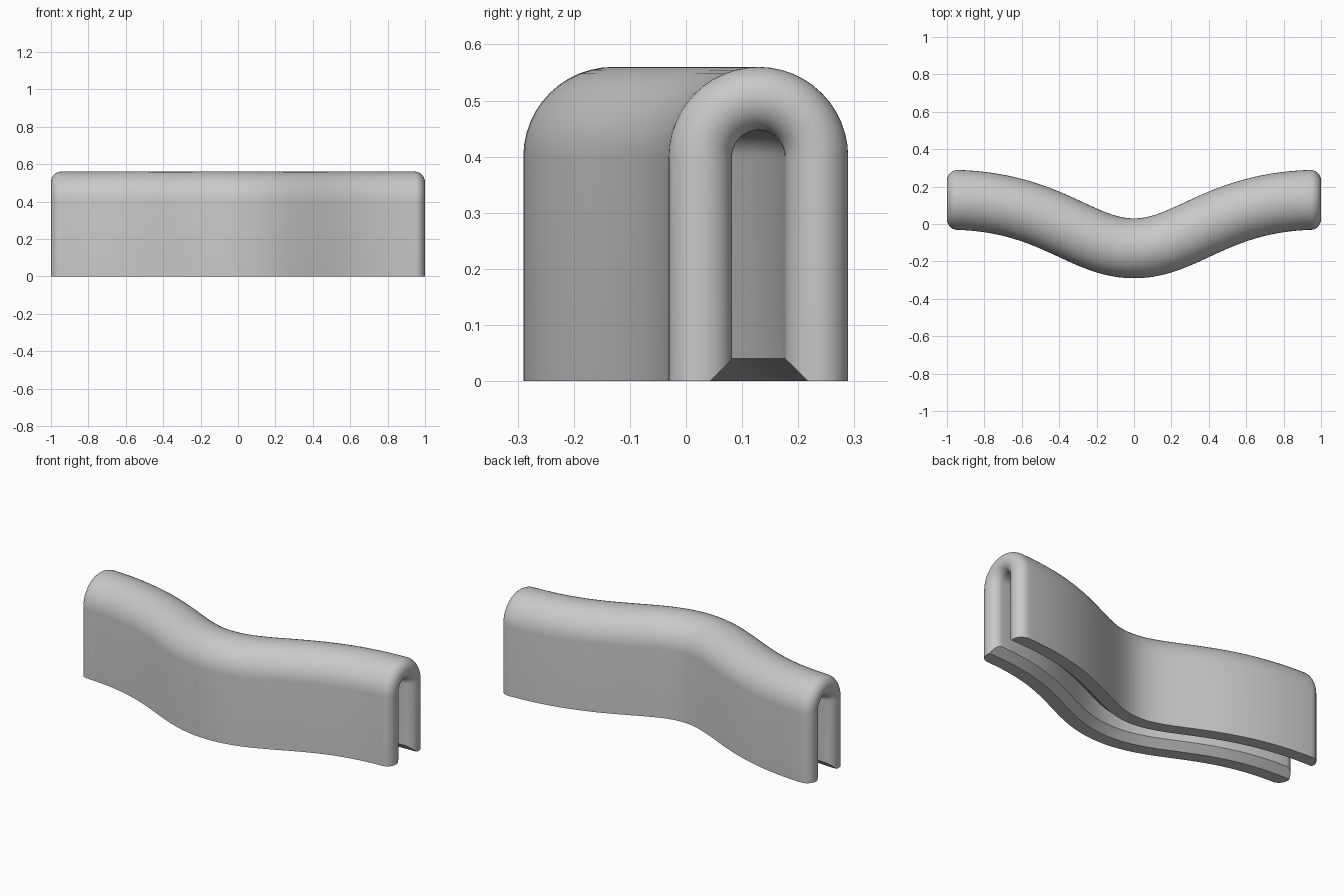
import bpy, bmesh, math

cube = bpy.data.objects.get("Cube")
if cube:
    bpy.data.objects.remove(cube, do_unlink=True)

# Section sizes
OUTER, INNER = 0.16, 0.047
LEG = 0.40                      # height where the arch begins
CHAMFER = 0.04
ROUND = (OUTER - INNER) / 2     # fully rounded ends
SWAY = 0.13                     # sideways swing of the path
NEAR, FAR = 0.29, 0.55          # handle lengths at middle and end
ARC, STEPS, END = 24, 40, 10


def path(t):
    """Point and unit normal of the half path, from the middle to the end."""
    u = 1 - t
    x = 3 * u * u * t * NEAR + 3 * u * t * t * (1 - FAR) + t ** 3
    y = -SWAY + 2 * SWAY * (3 * t * t - 2 * t ** 3)
    dx = 3 * (u * u * NEAR + 2 * u * t * (1 - FAR - NEAR) + t * t * FAR)
    dy = 12 * SWAY * u * t
    n = math.hypot(dx, dy)
    return x, y, -dy / n, dx / n


def arch(r):
    return [(r * math.cos(math.pi * i / ARC), LEG + r * math.sin(math.pi * i / ARC))
            for i in range(ARC + 1)]


def section(inset):
    """Closed arch outline with chamfered inner feet, thinned by the inset."""
    o, h = OUTER - inset, INNER + inset
    foot = max(h, INNER + CHAMFER)
    lip = max(0, INNER + CHAMFER - h)
    return ([(o, 0)] + arch(o) + [(-o, 0), (-foot, 0), (-h, lip)]
            + arch(h)[::-1] + [(h, lip), (foot, 0)])


# Stations along the half path: (parameter, inset)
start = 1 - ROUND / (3 * FAR)
half = [(start * i / STEPS, 0) for i in range(STEPS)]
for i in range(END + 1):
    a = math.pi / 2 * i / END
    half.append((1 - ROUND * (1 - math.sin(a)) / (3 * FAR), ROUND * (1 - math.cos(a))))
stations = [(-1, s) for s in half[:0:-1]] + [(1, s) for s in half]

# Sweep the section along the mirrored path
bm = bmesh.new()
rings = []
for side, (t, inset) in stations:
    x, y, nx, ny = path(t)
    rings.append([bm.verts.new((side * (x + nx * w), y + ny * w, z))
                  for w, z in section(inset)])
for a, b in zip(rings, rings[1:]):
    for i in range(len(a)):
        j = (i + 1) % len(a)
        bm.faces.new((a[i], a[j], b[j], b[i]))
bmesh.ops.remove_doubles(bm, verts=bm.verts[:], dist=0.00005)
bmesh.ops.recalc_face_normals(bm, faces=bm.faces[:])

mesh = bpy.data.meshes.new("curved_channel")
bm.to_mesh(mesh)
bm.free()
obj = bpy.data.objects.new("curved_channel", mesh)
bpy.context.collection.objects.link(obj)

# Plain grey material
grey = bpy.data.materials.new("plain_grey")
grey.use_nodes = True
color = (0.58, 0.58, 0.58, 1)
grey.diffuse_color = color
grey.node_tree.nodes["Principled BSDF"].inputs["Base Color"].default_value = color
mesh.materials.append(grey)

bpy.ops.object.select_all(action="DESELECT")
obj.select_set(True)
bpy.context.view_layer.objects.active = obj
bpy.ops.object.shade_smooth_by_angle(angle=math.radians(30))
